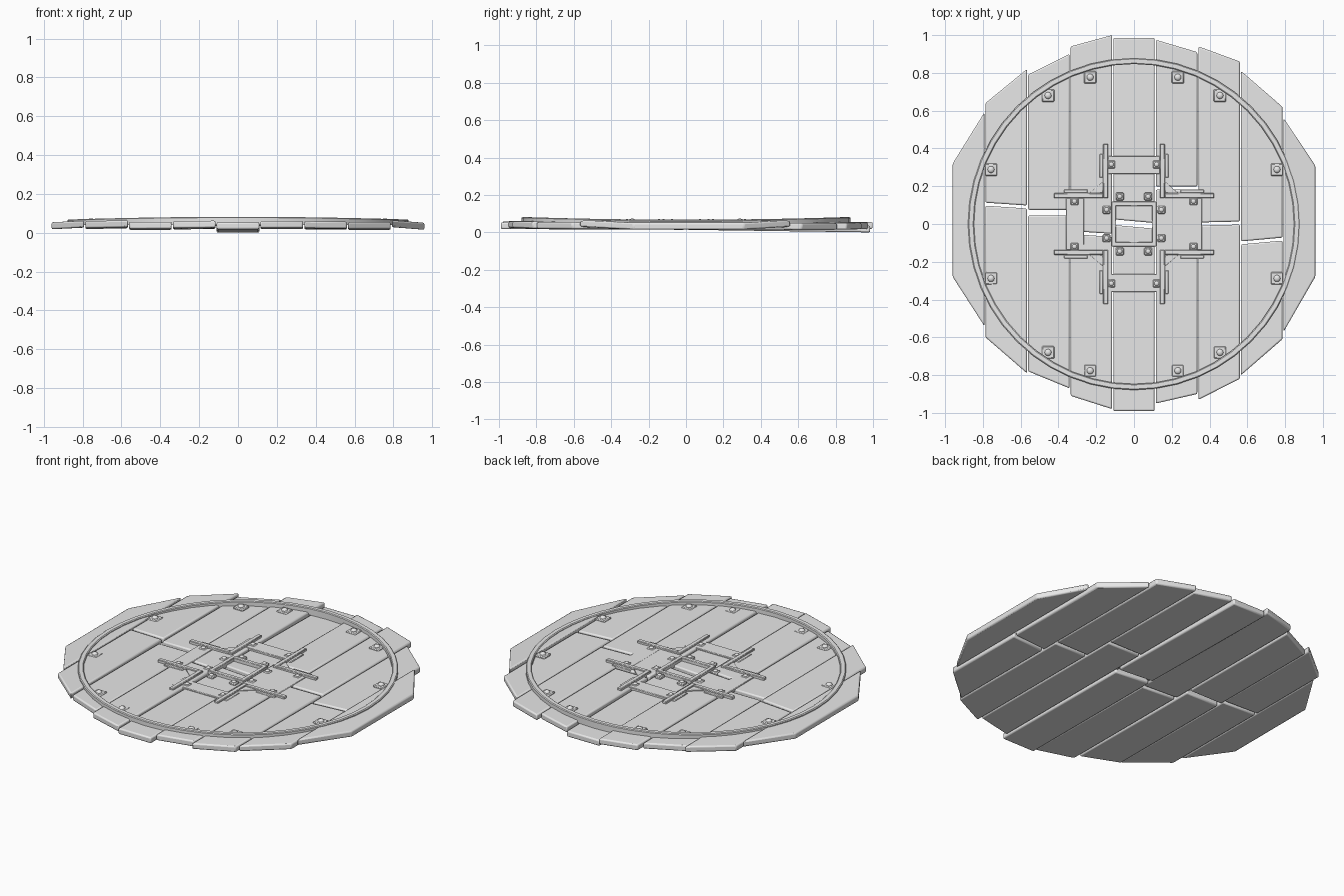
import bpy, bmesh, math
from math import sin, cos, pi
from mathutils import Vector

cube = bpy.data.objects.get("Cube")
if cube:
    bpy.data.objects.remove(cube, do_unlink=True)

grey = bpy.data.materials.new("plain_grey")
grey.use_nodes = True
GREY = (0.8, 0.8, 0.8, 1)
grey.diffuse_color = GREY
grey.node_tree.nodes["Principled BSDF"].inputs["Base Color"].default_value = GREY
parts = []


def finish(name, bm, bevel=0.0, segments=1):
    """Turn a bmesh into a named object with an optional bevel."""
    bmesh.ops.recalc_face_normals(bm, faces=bm.faces)
    mesh = bpy.data.meshes.new(name)
    bm.to_mesh(mesh)
    bm.free()
    mesh.materials.append(grey)
    obj = bpy.data.objects.new(name, mesh)
    bpy.context.collection.objects.link(obj)
    if bevel:
        mod = obj.modifiers.new("soft_edges", "BEVEL")
        mod.width = bevel
        mod.segments = segments
    parts.append(obj)
    return obj


def prism(name, outline, low, height, bevel=0.003, segments=1):
    """Extrude an outline; low is a number or a function of x and y."""
    floor = low if callable(low) else (lambda x, y: low)
    bm = bmesh.new()
    bottom = [bm.verts.new((x, y, floor(x, y))) for x, y in outline]
    top = [bm.verts.new(v.co + Vector((0, 0, height))) for v in bottom]
    bm.faces.new(bottom)
    bm.faces.new(top)
    count = len(outline)
    for i in range(count):
        j = (i + 1) % count
        bm.faces.new((bottom[i], bottom[j], top[j], top[i]))
    return finish(name, bm, bevel, segments)


def box(name, x0, x1, y0, y1, low, high, bevel=0.003):
    corners = [(x0, y0), (x1, y0), (x1, y1), (x0, y1)]
    return prism(name, corners, low, high - low, bevel)


def bolt(name, x, y, pad, low, pad_top, radius, rise):
    """Square washer with a domed head."""
    box(name + "_washer", x - pad, x + pad, y - pad, y + pad, low, pad_top, 0.005)
    bm = bmesh.new()
    bmesh.ops.create_uvsphere(bm, u_segments=12, v_segments=8, radius=1)
    for v in bm.verts:
        v.co = (x + v.co.x * radius, y + v.co.y * radius, pad_top + v.co.z * rise)
    finish(name + "_head", bm)


# Planks: end heights in y, joint height, underside level, sideways roll
PITCH, GAP, THICK = 0.2255, 0.003, 0.036
planks = [
    (.32, .59, -.28, -.54, None, .022, .05),
    (.64, .82, -.60, -.79, (.105, .09), .023, .02),
    (.79, .90, -.78, -.87, (.06, .06), .017, 0),
    (.94, 1, -.91, -.98, (-.045, -.06), .021, .01),
    (.985, .985, -.99, -.99, (.01, -.01), .014, 0),
    (.975, .91, -.95, -.90, (.19, .19), .021, 0),
    (.94, .86, -.93, -.82, (0, .005), .019, -.01),
    (.81, .62, -.80, -.61, (-.10, -.08), .016, 0),
    (.56, .31, -.57, -.28, None, .022, -.08),
]
for i, (tl, tr, bl, br, joint, level, roll) in enumerate(planks):
    left = max((i - 4.5) * PITCH, -0.963) + GAP
    right = min((i - 3.5) * PITCH, 0.963) - GAP
    if i == 0:
        left = -0.96
    if i == 8:
        right = 0.96
    middle = (left + right) / 2

    def underside(x, y, tilt=0.0):
        return level + roll * (x - middle) + tilt * abs(y)

    if joint is None:
        prism("edge_plank", [(left, bl), (right, br), (right, tr), (left, tl)],
              underside, THICK, 0.008, 2)
        continue
    jl, jr = joint
    slack = 0.015 if i in (2, 4) else 0.008
    back_tilt = -0.014 if i == 4 else -0.003
    prism("back_plank", [(left, jl + slack), (right, jr + slack), (right, tr), (left, tl)],
          lambda x, y: underside(x, y, back_tilt), THICK, 0.008, 2)
    prism("front_plank", [(left, bl), (right, br), (right, jr - slack), (left, jl - slack)],
          lambda x, y: underside(x, y, 0.004), THICK, 0.008, 2)

# Warped metal hoop
bm = bmesh.new()
SIDES = 48
loops = []
for k in range(SIDES):
    a = 2 * pi * k / SIDES
    top = 0.075 - 0.007 * cos(2 * a)
    loops.append([bm.verts.new((r * cos(a), r * sin(a), z)) for r, z in
                  ((.847, .04), (.847, top - .004), (.852, top),
                   (.874, top), (.879, top - .004), (.879, .04))])
for k in range(SIDES):
    here, after = loops[k], loops[(k + 1) % SIDES]
    for m in range(6):
        n = (m + 1) % 6
        bm.faces.new((here[m], here[n], after[n], after[m]))
finish("hoop", bm)

# Bolts around the hoop
for sx in (-1, 1):
    for sy in (-1, 1):
        for x, y in ((.455, .68), (.232, .777), (.757, .288)):
            bolt("hoop_bolt", sx * x, sy * y, 0.033, 0.04, 0.062, 0.018, 0.012)

# Corner brackets: two upright bars and a gusset in each corner
for sx in (-1, 1):
    for sy in (-1, 1):
        def corner(name, outline, low, high):
            prism(name, [(sx * x, sy * y) for x, y in outline], low, high - low)
        a, b, end = 0.137, 0.163, 0.424
        corner("bracket_bar", [(a, a), (b, a), (b, end), (a, end)], .04, .07)
        corner("bracket_bar", [(b, a), (end, a), (end, b), (b, b)], .04, .07)
        corner("bracket_gusset", [(b, b), (.235, b), (b, .225)], .04, .066)

# Cross plates, their ears and bolts on all four sides
for q in range(4):
    c, s = round(cos(q * pi / 2)), round(sin(q * pi / 2))

    def turned(name, x0, x1, y0, y1, low, high):
        outline = [(x0, y0), (x1, y0), (x1, y1), (x0, y1)]
        prism(name, [(c * x - s * y, s * x + c * y) for x, y in outline], low, high - low)

    turned("cross_plate", .265, .36, -.137, .137, .04, .059)
    for side in (-1, 1):
        turned("plate_ear", .245, .37, side * .163, side * .183, .04, .062)
        for out, across in ((.315, .12), (.145, .075)):
            x, y = c * out - s * side * across, s * out + c * side * across
            bolt("plate_bolt", x, y, 0.021, 0.04, 0.063, 0.013, 0.008)
    # One rail of the square central frame
    turned("centre_frame_rail", .094, .119, -.119, .119, .035, .07)

# Smooth the soft shapes and keep the hard edges
bpy.ops.object.select_all(action="DESELECT")
for obj in parts:
    obj.select_set(True)
bpy.context.view_layer.objects.active = parts[0]
bpy.ops.object.shade_smooth_by_angle(angle=math.radians(30))
